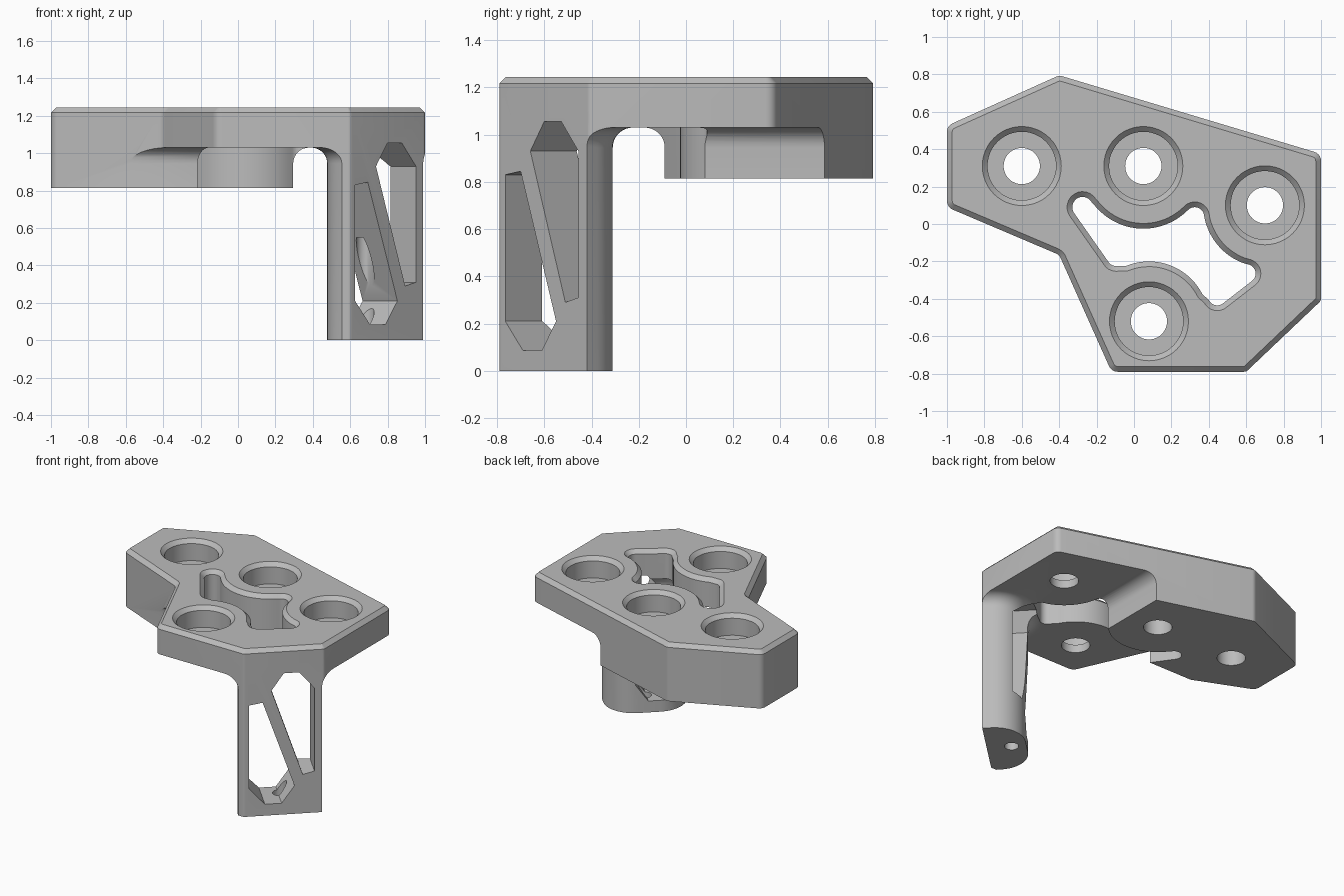
import bpy, bmesh, math
from mathutils import Matrix, Vector

if "Cube" in bpy.data.objects:
    bpy.data.objects.remove(bpy.data.objects["Cube"])

TOP, CEILING, THICK = 1.245, 1.03, 0.815
CHAMFER = 0.028

grey = bpy.data.materials.new("plain grey")
grey.use_nodes = True
grey.diffuse_color = (0.5, 0.5, 0.5, 1)
grey.node_tree.nodes["Principled BSDF"].inputs["Base Color"].default_value = (0.5, 0.5, 0.5, 1)


def arc(cx, cy, r, start, end, n=12):
    """Points on an arc, angles in degrees."""
    angles = [math.radians(start + (end - start) * i / n) for i in range(n + 1)]
    return [Vector((cx + r * math.cos(a), cy + r * math.sin(a))) for a in angles]


def rounded(corners, n=8):
    """Polygon from (x, y, radius) corners."""
    out = []
    for i, (x, y, r) in enumerate(corners):
        p = Vector((x, y))
        if r == 0:
            out.append(p)
            continue
        a = (Vector(corners[i - 1][:2]) - p).normalized()
        b = (Vector(corners[(i + 1) % len(corners)][:2]) - p).normalized()
        half = a.angle(b) / 2
        centre = p + (a + b).normalized() * r / math.sin(half)
        va, vb = (p + d * r / math.tan(half) - centre for d in (a, b))
        turn = va.angle_signed(vb)
        out += [centre + Matrix.Rotation(-turn * k / n, 2) @ va for k in range(n + 1)]
    return out


def offset(points, d):
    """Move a counterclockwise outline outwards by d with mitred corners."""
    out = []
    for i, p in enumerate(points):
        a = (p - points[i - 1]).normalized()
        b = (points[(i + 1) % len(points)] - p).normalized()
        na, nb = Vector((a.y, -a.x)), Vector((b.y, -b.x))
        out.append(p + (na + nb) * d / (1 + na.dot(nb)))
    return out


def prism(name, points, levels):
    """Stack the outline at (height, outward offset) levels."""
    bm = bmesh.new()
    rings = [[bm.verts.new((p.x, p.y, z)) for p in offset(points, d)] for z, d in levels]
    n = len(points)
    for low, high in zip(rings, rings[1:]):
        for i in range(n):
            j = (i + 1) % n
            bm.faces.new((low[i], low[j], high[j], high[i]))
    bm.faces.new(rings[0][::-1])
    bm.faces.new(rings[-1])
    bmesh.ops.recalc_face_normals(bm, faces=bm.faces)
    mesh = bpy.data.meshes.new(name)
    bm.to_mesh(mesh)
    bm.free()
    obj = bpy.data.objects.new(name, mesh)
    bpy.context.collection.objects.link(obj)
    mesh.materials.append(grey)
    return obj


# Solid body with a chamfered top rim
outline = rounded([(-0.4, 0.795, 0.05), (-1, 0.525, 0.05), (-1, 0.09, 0.05),
                   (-0.4, -0.165, 0.05), (-0.12, -0.79, 0.05), (0.6, -0.79, 0.03),
                   (1, -0.41, 0.03), (1, 0.375, 0.05)], 5)
body = prism("bracket_body", outline, [(0, 0), (TOP - CHAMFER, 0), (TOP, -CHAMFER)])
cutters = []

# Underside recess, leaving the leg and thick block, with a filleted ceiling
along = Vector((0.725, 0.689))
outward = Vector((0.689, -0.725))
c1 = Vector((0.39, -0.616))
c2 = c1 + along * 0.57
e1, e2 = c1 + outward * 0.45, c2 + outward * 0.45
recess = rounded([(-1.3, -0.09, 0), (-1.3, -1.3, 0), (e1.x, -1.3, 0), (*e1, 0),
                  (*c1, 0.21), (*c2, 0.21), (*e2, 0), (1.4, e2.y, 0), (1.4, 1.2, 0),
                  (0.295, 1.2, 0), (0.295, -0.09, 0.16)], 12)
R = 0.085
fillet = [(CEILING - R + R * math.sin(a), R * (math.cos(a) - 1))
          for a in (math.radians(90 * k / 8) for k in range(9))]
cutters.append(prism("recess_cutter", recess, [(-0.2, 0)] + fillet))

# Space below the thick block
below = [Vector(p) for p in ((-1.4, -0.35), (0.33, -0.35), (0.33, 1.3), (-1.4, 1.3))]
cutters.append(prism("block_cutter", below, [(-0.3, 0), (THICK, 0)]))

# Counterbored holes
HOLE, BORE = 0.097, 0.183
for x, y in ((-0.6, 0.31), (0.05, 0.31), (0.7, 0.1), (0.08, -0.52)):
    circle = arc(x, y, HOLE, 0, 360, 48)[:-1]
    wide = BORE - HOLE
    cutters.append(prism("hole_cutter", circle, [
        (0.5, 0), (1.09, 0), (1.09, wide), (TOP - CHAMFER, wide),
        (TOP + 0.01, wide + CHAMFER + 0.01)]))

# Curved slot following the holes
slot = (arc(-0.275, 0.09, 0.055, 30, 215) + arc(-0.095, -0.175, 0.05, 215, 285, 6)
        + arc(0.08, -0.52, 0.32, 112, 27, 20) + arc(0.445, -0.385, 0.05, 205, 307)
        + arc(0.6, -0.265, 0.05, 307, 440) + arc(0.7, 0.1, 0.33, 249, 193, 16)
        + arc(0.325, 0.04, 0.05, 5, 130) + arc(0.05, 0.31, 0.335, 314, 222, 20))
cutters.append(prism("slot_cutter", slot, [
    (0.5, 0), (TOP - CHAMFER, 0), (TOP + 0.01, CHAMFER + 0.01)]))

# Two tapered windows through the leg, either side of a slanted strut
lower = [(0.036, 0.21), (0.145, 0.085), (0.26, 0.085), (0.348, 0.21), (0.13, 0.845), (0.036, 0.83)]
upper = [(0.19, 0.93), (0.405, 0.29), (0.485, 0.31), (0.485, 0.93), (0.38, 1.055), (0.275, 1.055)]
frame = Matrix(((along.x, 0, outward.x, 0.6), (along.y, 0, outward.y, -0.79),
                (0, 1, 0, 0), (0, 0, 0, 1)))
for window in (lower, upper):
    cut = prism("window_cutter", [Vector(p) for p in window], [(-0.36, 0), (0.1, 0)])
    cut.data.transform(frame)
    cutters.append(cut)

# Bore up from the foot into the strut
cutters.append(prism("foot_bore_cutter", arc(0.68, -0.48, 0.048, 0, 360, 32)[:-1],
                     [(-0.1, 0), (0.55, 0)]))

# Carve the body, then discard the cutters
bpy.context.view_layer.objects.active = body
for cut in cutters:
    mod = body.modifiers.new("cut", 'BOOLEAN')
    mod.operation = 'DIFFERENCE'
    mod.solver = 'EXACT'
    mod.object = cut
    bpy.ops.object.modifier_apply(modifier=mod.name)
    bpy.data.objects.remove(cut)

bpy.ops.object.select_all(action='DESELECT')
body.select_set(True)
bpy.ops.object.shade_smooth_by_angle(angle=math.radians(30))
